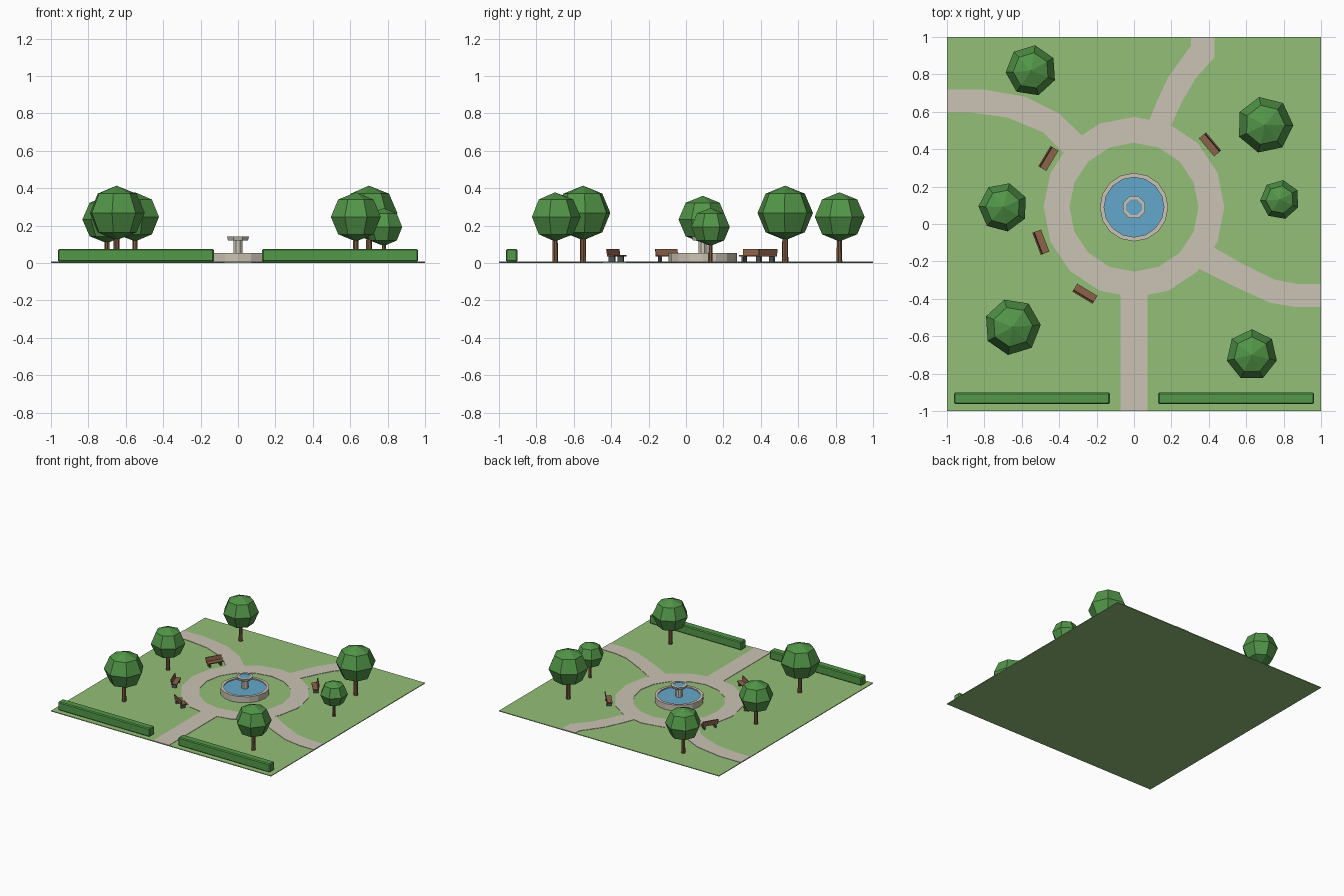
import bpy, bmesh, math
from mathutils import Matrix, Vector

if "Cube" in bpy.data.objects:
    bpy.data.objects.remove(bpy.data.objects["Cube"])

GROUND_Z = 0.006
PATH_Z = 0.009
CENTRE = (0.0, 0.09)          # middle of the ring path and fountain


def srgb(hex_code):
    vals = [int(hex_code[i:i + 2], 16) / 255 for i in (0, 2, 4)]
    return [c / 12.92 if c <= 0.04045 else ((c + 0.055) / 1.055) ** 2.4 for c in vals] + [1]


def material(name, hex_code):
    m = bpy.data.materials.new(name)
    m.diffuse_color = srgb(hex_code)
    m.use_nodes = True
    m.node_tree.nodes["Principled BSDF"].inputs["Base Color"].default_value = m.diffuse_color
    return m


GRASS = material("grass", "94BF78")
PAVING = material("paving", "CBC3B5")
STONE = material("stone", "CBC3B5")
WATER = material("water", "64A7CB")
LEAF = material("leaf", "529548")
HEDGE = material("hedge_green", "529848")
BARK = material("bark", "7D5A40")
WOOD = material("bench_wood", "8C634A")
METAL = material("dark_metal", "55565A")


def finish(bm, name, mat):
    bmesh.ops.recalc_face_normals(bm, faces=bm.faces)
    mesh = bpy.data.meshes.new(name)
    bm.to_mesh(mesh)
    bm.free()
    mesh.materials.append(mat)
    obj = bpy.data.objects.new(name, mesh)
    bpy.context.collection.objects.link(obj)
    return obj


def lathe(name, mat, profile, sides, centre, phase=0.0, closed=False):
    """Revolve (radius, z) points; radius 0 becomes a single pole."""
    bm = bmesh.new()
    rings = []
    for r, z in profile:
        if r == 0:
            rings.append([bm.verts.new((*centre, z))] * sides)
        else:
            angles = [phase + math.tau * i / sides for i in range(sides)]
            rings.append([bm.verts.new((centre[0] + r * math.cos(a),
                                        centre[1] + r * math.sin(a), z)) for a in angles])
    pairs = list(zip(rings, rings[1:]))
    if closed:
        pairs.append((rings[-1], rings[0]))
    for low, high in pairs:
        for i in range(sides):
            j = (i + 1) % sides
            corners = list(dict.fromkeys((low[i], low[j], high[j], high[i])))
            bm.faces.new(corners)
    return finish(bm, name, mat)


def box(name, mat, size, matrix, bevel=0.0):
    bm = bmesh.new()
    bmesh.ops.create_cube(bm, size=1, matrix=matrix @ Matrix.Diagonal((*size, 1)))
    if bevel:
        bmesh.ops.bevel(bm, geom=bm.edges[:], offset=bevel, segments=1, affect='EDGES')
    return finish(bm, name, mat)


def strip(name, left, right):
    """Flat path slab between two edge lines."""
    bm = bmesh.new()
    rows = [[bm.verts.new((*p, PATH_Z)) for p in pair] for pair in zip(left, right)]
    faces = [bm.faces.new((a[0], a[1], b[1], b[0])) for a, b in zip(rows, rows[1:])]
    out = bmesh.ops.extrude_face_region(bm, geom=faces, use_keep_orig=True)
    for v in out["geom"]:
        if isinstance(v, bmesh.types.BMVert):
            v.co.z = 0.003
    return finish(bm, name, PAVING)


# Lawn
box("lawn", GRASS, (2, 2, GROUND_Z), Matrix.Translation((0, 0, GROUND_Z / 2)))

# Paths
lathe("ring_path", PAVING,
      [(0.345, 0.003), (0.483, 0.003), (0.483, PATH_Z), (0.345, PATH_Z)],
      16, CENTRE, closed=True)
strip("south_path", [(-0.073, -1), (-0.073, -0.33)], [(0.073, -1), (0.073, -0.33)])
strip("west_path",
      [(-1, .72), (-.81, .72), (-.58, .68), (-.40, .59), (-.275, .47), (-.25, .43)],
      [(-1, .595), (-.865, .595), (-.68, .57), (-.485, .49), (-.38, .385), (-.33, .36)])
strip("north_path",
      [(.305, 1), (.305, .955), (.18, .78), (.12, .65), (.08, .55), (.07, .52)],
      [(.43, 1), (.43, .89), (.33, .78), (.26, .66), (.20, .53), (.19, .49)])
strip("east_path",
      [(1, -.32), (.87, -.32), (.75, -.297), (.565, -.205), (.43, -.127), (.39, -.10)],
      [(1, -.445), (.87, -.445), (.725, -.42), (.54, -.335), (.36, -.245), (.32, -.21)])

# Fountain
lathe("fountain_basin", STONE,
      [(0.183, 0.004), (0.183, 0.055), (0.160, 0.055), (0.160, 0.004)],
      16, CENTRE, closed=True)
lathe("basin_water", WATER, [(0.161, 0.046), (0, 0.046)], 16, CENTRE)
lathe("fountain_column", STONE, [(0.027, 0.01), (0.025, 0.125)], 8, CENTRE, math.pi / 8)
lathe("upper_bowl", STONE,
      [(0, 0.122), (0.058, 0.122), (0.064, 0.142), (0.045, 0.142), (0.045, 0.134), (0, 0.134)],
      8, CENTRE, math.pi / 8)
lathe("bowl_water", WATER, [(0.046, 0.139), (0, 0.139)], 8, CENTRE, math.pi / 8)

# Trees: x, y, crown radius, crown centre height, crown turn in degrees
for x, y, r, h, turn in [(-.55, .82, .137, .247, 81), (.70, .53, .152, .268, -1),
                         (-.70, .09, .132, .233, 75), (.78, .13, .106, .193, 80),
                         (-.65, -.55, .152, .268, 4), (.63, -.70, .137, .247, 90)]:
    phase = math.radians(turn)
    lathe("tree_trunk", BARK, [(0.115 * r, 0.003), (0.10 * r, h - 0.7 * r)], 7, (x, y), phase)
    crown = [(r * round(math.sin(a), 5), h - 0.96 * r * math.cos(a))
             for a in (math.pi * k / 4 for k in range(5))]
    lathe("tree_crown", LEAF, crown, 7, (x, y), phase)

# Hedges either side of the south path
for side in (-1, 1):
    box("hedge", HEDGE, (0.834, 0.062, 0.07),
        Matrix.Translation((side * 0.546, -0.932, 0.041)), bevel=0.007)

# Benches: x, y, direction of the long side; each faces the fountain
for x, y, angle in [(-.457, .35, 59), (.406, .425, -50), (-.497, -.097, -69), (-.262, -.372, -31)]:
    a = math.radians(angle)
    to_centre = Vector((CENTRE[0] - x, CENTRE[1] - y))
    if to_centre.dot(Vector((-math.sin(a), math.cos(a)))) < 0:
        a += math.pi
    place = Matrix.Translation((x, y, 0)) @ Matrix.Rotation(a, 4, 'Z')
    box("bench_seat", WOOD, (0.126, 0.044, 0.008), place @ Matrix.Translation((0, 0.002, 0.038)))
    box("bench_back", WOOD, (0.126, 0.007, 0.034),
        place @ Matrix.Translation((0, -0.020, 0.059)) @ Matrix.Rotation(math.radians(8), 4, 'X'))
    for side in (-1, 1):
        box("bench_leg", METAL, (0.010, 0.036, 0.031),
            place @ Matrix.Translation((side * 0.045, 0, 0.0195)))
